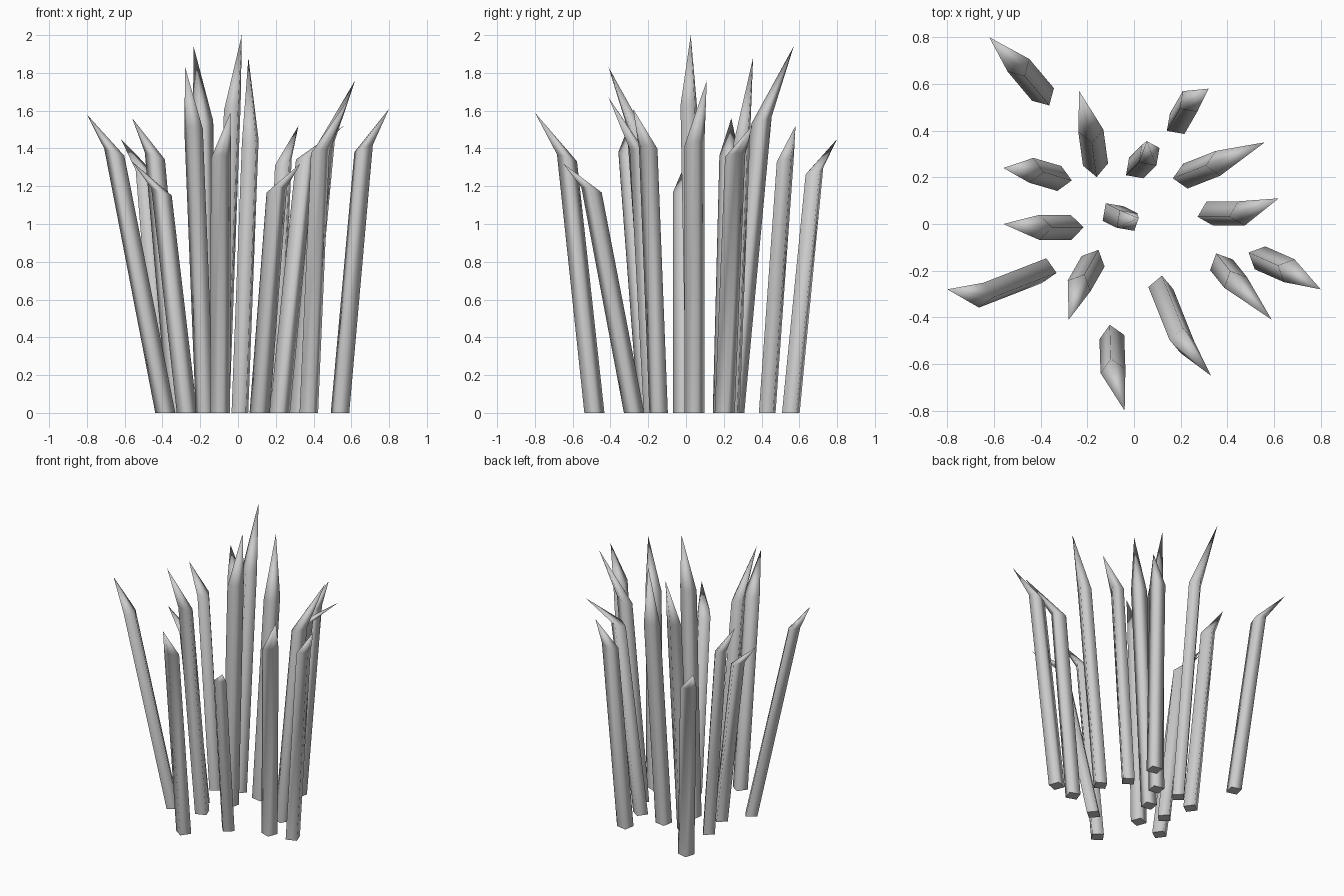
import bpy, bmesh
from math import radians, cos, sin
from mathutils import Vector

cube = bpy.data.objects.get("Cube")
if cube:
    bpy.data.objects.remove(cube, do_unlink=True)

# Single grey surface colour
GREY = (0.6, 0.6, 0.6, 1.0)
grey = bpy.data.materials.new("plain_grey")
grey.use_nodes = True
grey.diffuse_color = GREY
grey.node_tree.nodes["Principled BSDF"].inputs["Base Color"].default_value = GREY

RADIUS = 0.054   # half diagonal of the square stem
RISE = 0.35      # slope of the shoulder towards the tip


def ring(bm, centre, turn, slope=Vector((0, 0))):
    """Square ring of vertices, optionally sloped along a direction."""
    verts = []
    for i in range(4):
        a = radians(turn + 45 + 90 * i)
        off = Vector((cos(a), sin(a))) * RADIUS
        verts.append(bm.verts.new((centre[0] + off.x, centre[1] + off.y,
                                   centre[2] + off.dot(slope))))
    return verts


def blade(name, root, shoulder, tip, turn):
    """Leaning square stem that bends at the shoulder into a long point."""
    bm = bmesh.new()
    lean = (Vector(tip[:2]) - Vector(shoulder[:2])).normalized()
    low = ring(bm, (*root, 0), turn)
    high = ring(bm, shoulder, turn, lean * RISE)
    point = bm.verts.new(tip)
    for i in range(4):
        j = (i + 1) % 4
        bm.faces.new((low[i], low[j], high[j], high[i])).smooth = True
        bm.faces.new((high[i], high[j], point)).smooth = True
    bm.faces.new(low[::-1]).smooth = False
    mesh = bpy.data.meshes.new(name)
    bm.to_mesh(mesh)
    bm.free()
    mesh.materials.append(grey)
    bpy.context.collection.objects.link(bpy.data.objects.new(name, mesh))


# Root, shoulder, tip and turn of each blade
blade("blade_back_right", (-.39, .555), (-.495, .68, 1.28), (-.62, .80, 1.45), 75)
blade("blade_back_tall", (-.165, .255), (-.185, .40, 1.55), (-.235, .57, 1.94), 50)
blade("blade_right_back", (-.32, .195), (-.44, .23, 1.36), (-.56, .24, 1.56), 36)
blade("blade_right_middle", (-.27, -.015), (-.405, -.015, 1.17), (-.56, 0, 1.33), 46)
blade("blade_right_outer", (-.385, -.2), (-.655, -.305, 1.38), (-.80, -.28, 1.58), 35)
blade("blade_front_right", (-.175, -.16), (-.235, -.265, 1.5), (-.28, -.41, 1.83), 20)
blade("blade_front_outer", (-.095, -.485), (-.09, -.63, 1.35), (-.04, -.80, 1.59), 55)
blade("blade_front_left", (.115, -.275), (.205, -.5, 1.18), (.33, -.65, 1.32), 40)
blade("blade_left_front", (.375, -.175), (.435, -.25, 1.38), (.59, -.41, 1.67), 70)
blade("blade_left_outer", (.54, -.145), (.665, -.2, 1.4), (.80, -.28, 1.61), 20)
blade("blade_left_middle", (.325, .045), (.46, .045, 1.42), (.62, .11, 1.76), 60)
blade("blade_left_back", (.22, .205), (.36, .26, 1.36), (.56, .35, 1.52), 55)
blade("blade_back_left", (.185, .43), (.24, .525, 1.33), (.32, .58, 1.52), 80)
blade("blade_inner_back", (.01, .24), (.065, .295, 1.44), (.055, .355, 1.88), 80)
blade("blade_centre", (-.09, .045), (-.03, .015, 1.62), (.02, .025, 2.0), 80)
